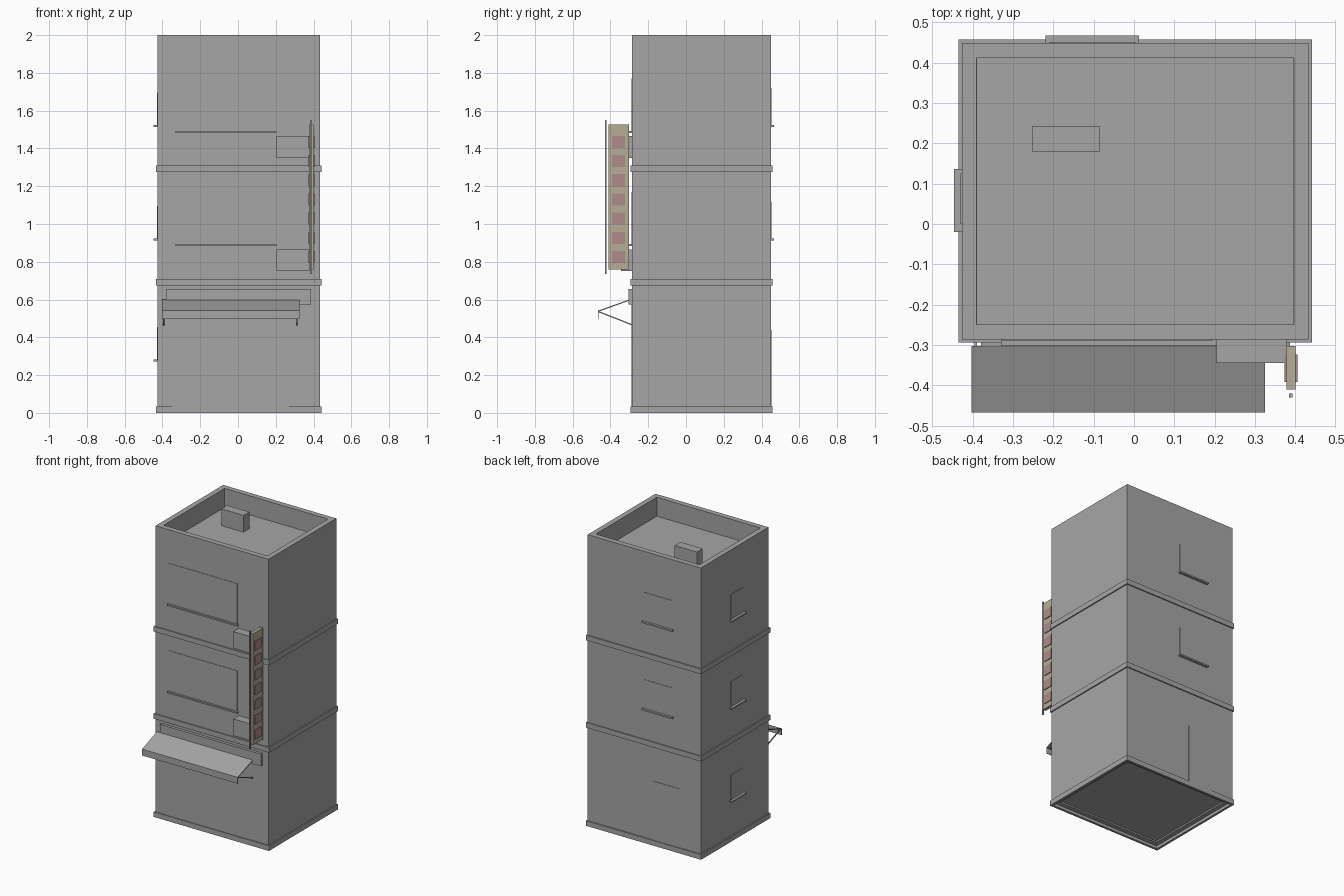
import bpy, bmesh
from mathutils import Vector

cube = bpy.data.objects.get("Cube")
if cube:
    bpy.data.objects.remove(cube)


def material(name, rgb):
    m = bpy.data.materials.new(name)
    m.use_nodes = True
    m.diffuse_color = (*rgb, 1)
    m.node_tree.nodes["Principled BSDF"].inputs["Base Color"].default_value = (*rgb, 1)
    return m


GREY = material("concrete_grey", (0.38, 0.38, 0.38))
TAN = material("sign_tan", (0.46, 0.42, 0.30))
RED = material("panel_dusty_red", (0.42, 0.265, 0.26))


def finish(name, bm, mat):
    bmesh.ops.recalc_face_normals(bm, faces=bm.faces)
    mesh = bpy.data.meshes.new(name)
    bm.to_mesh(mesh)
    bm.free()
    mesh.materials.append(mat)
    ob = bpy.data.objects.new(name, mesh)
    bpy.context.collection.objects.link(ob)
    return ob


def box_mesh(x, y, z):
    bm = bmesh.new()
    bmesh.ops.create_cube(bm, size=1)
    for v in bm.verts:
        v.co = Vector([r[0] if c < 0 else r[1] for c, r in zip(v.co, (x, y, z))])
    return bm


def box(name, x, y, z, mat=GREY):
    return finish(name, box_mesh(x, y, z), mat)


def recess(bm, up, rim, depth):
    """Sink the top or bottom face inside a flat rim."""
    bm.normal_update()
    face = next(f for f in bm.faces if f.normal.z * up > 0.9)
    bmesh.ops.inset_region(bm, faces=[face], thickness=rim)
    bmesh.ops.inset_region(bm, faces=[face], thickness=0.0005)
    for v in face.verts:
        v.co.z -= up * depth


# Tower with roof parapet and hollowed underside
X0, X1, Y0, Y1 = -0.427, 0.433, -0.286, 0.449
bm = box_mesh((X0, X1), (Y0, Y1), (0.02, 2))
recess(bm, 1, 0.052, 0.13)
recess(bm, -1, 0.055, 0.01)
finish("tower", bm, GREY)
box("roof_unit", (-0.253, -0.084), (0.18, 0.243), (1.87, 1.985))

# Floor bands, each an open frame around the walls
for name, z in (("base_band", 0), ("first_floor_band", 0.675), ("second_floor_band", 1.275)):
    bm = bmesh.new()
    rings = []
    for grow in (0.008, -0.008):
        for h in (z, z + 0.035):
            rings.append([bm.verts.new((x, y, h)) for x, y in (
                (X0 - grow, Y0 - grow), (X1 + grow, Y0 - grow),
                (X1 + grow, Y1 + grow), (X0 - grow, Y1 + grow))])
    for a, b in ((0, 1), (1, 3), (3, 2), (2, 0)):
        for i in range(4):
            j = (i + 1) % 4
            bm.faces.new((rings[a][i], rings[a][j], rings[b][j], rings[b][i]))
    finish(name, bm, GREY)

# Windows and sills on the upper floors, then the side window on every floor
T = 0.003
for i, floor in enumerate((0.0, 0.6)):
    n = "_%d" % (i + 1)
    box("front_window" + n, (-0.326, 0.195), (Y0 - T, Y0), (0.89 + floor, 1.17 + floor))
    box("front_sill" + n, (-0.33, 0.205), (Y0 - 0.016, Y0), (0.883 + floor, 0.893 + floor))
    box("back_window" + n, (-0.209, 0.005), (Y1, Y1 + T), (0.92 + floor, 1.12 + floor))
    box("back_sill" + n, (-0.22, 0.012), (Y1, Y1 + 0.018), (0.913 + floor, 0.923 + floor))
    box("sign_mount" + n, (0.205, 0.378), (-0.345, Y0), (0.75 + floor, 0.865 + floor))
for i, z in enumerate((0.28, 0.92, 1.52)):
    n = "_%d" % i
    box("side_window" + n, (X0 - T, X0), (0.0, 0.125), (z, z + 0.175))
    box("side_sill" + n, (X0 - 0.02, X0), (-0.02, 0.137), (z - 0.007, z + 0.003))

# Ground floor shopfront, back door and fascia
box("shopfront", (-0.35, 0.27), (Y0 - T, Y0), (0.035, 0.575))
box("back_door", (-0.262, -0.07), (Y1, Y1 + T), (0.035, 0.44))
box("fascia_board", (-0.38, 0.387), (-0.305, Y0), (0.573, 0.655))


def side_profile(name, x, points):
    """Extrude a closed (y, z) outline along x."""
    bm = bmesh.new()
    face = bm.faces.new([bm.verts.new((x[0], y, z)) for y, z in points])
    new = bmesh.ops.extrude_face_region(bm, geom=[face], use_keep_orig=True)["geom"]
    for v in new:
        if isinstance(v, bmesh.types.BMVert):
            v.co.x = x[1]
    return finish(name, bm, GREY)


# Awning sheet with hanging front edge, and its two struts
side_profile("awning", (-0.403, 0.325), (
    (-0.303, 0.599), (-0.467, 0.541), (-0.467, 0.497), (-0.463, 0.497),
    (-0.463, 0.536), (-0.303, 0.593)))
for name, x in (("right_strut", -0.393), ("left_strut", 0.313)):
    side_profile(name, (x - 0.003, x + 0.003), (
        (-0.464, 0.540), (Y0, 0.470), (Y0, 0.463), (-0.464, 0.533)))

# Vertical hanging sign with a column of square panels on both sides
box("sign_board", (0.378, 0.40), (-0.41, -0.302), (0.76, 1.526), TAN)
box("sign_pole", (0.384, 0.393), (-0.43, -0.42), (0.735, 1.55))
for i in range(7):
    z = 0.825 + i * 0.1017
    box("sign_panel_%d" % (i + 1), (0.373, 0.405), (-0.392, -0.324), (z - 0.032, z + 0.032), RED)
